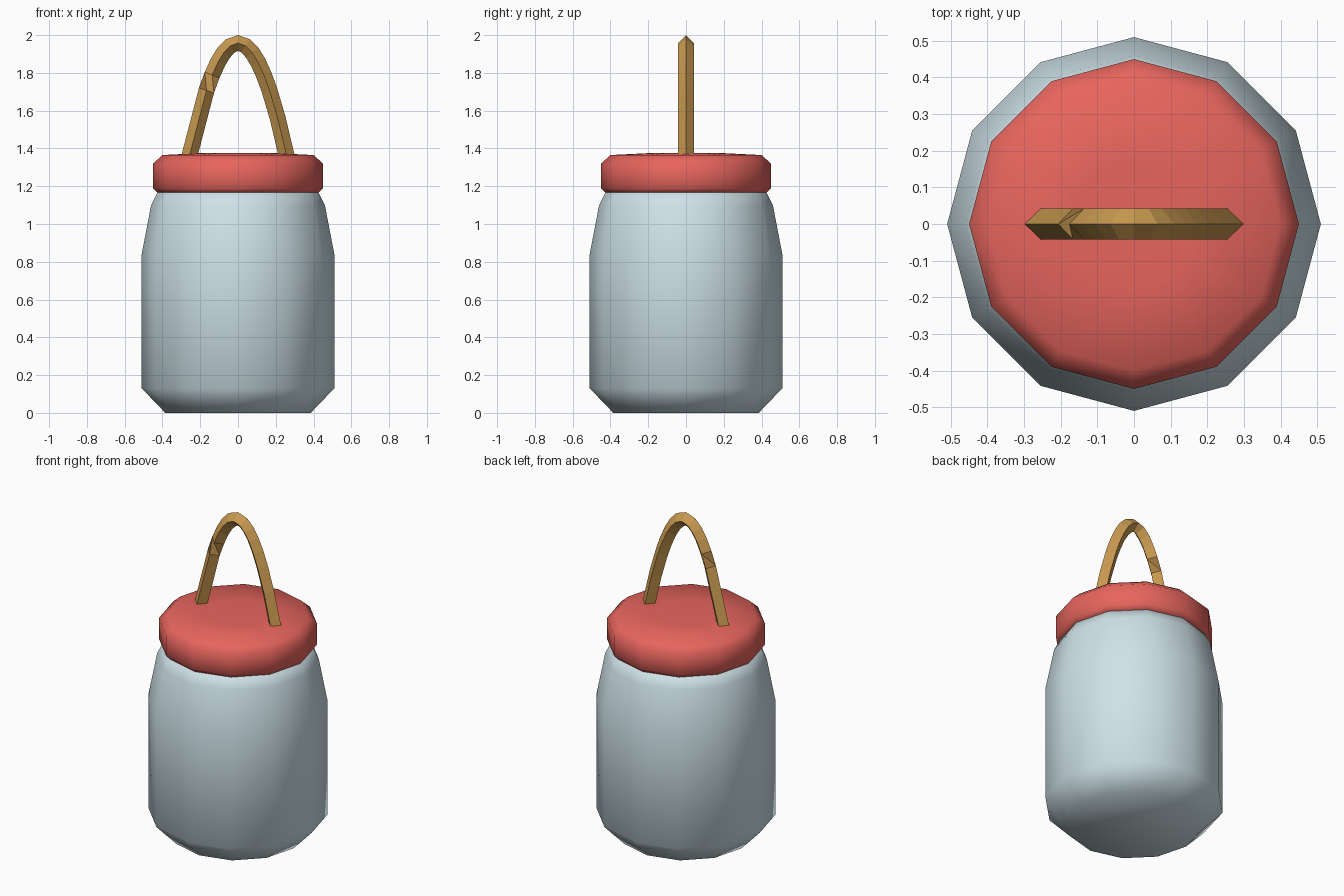
import bpy, bmesh
from math import sin, cos, pi
from mathutils import Vector

if "Cube" in bpy.data.objects:
    bpy.data.objects.remove(bpy.data.objects["Cube"])


def material(name, color):
    m = bpy.data.materials.new(name)
    m.diffuse_color = color
    m.use_nodes = True
    m.node_tree.nodes["Principled BSDF"].inputs["Base Color"].default_value = m.diffuse_color
    return m


def skin(name, rings, mat, smooth):
    """Bridge rings of points into a closed, capped surface."""
    bm = bmesh.new()
    loops = [[bm.verts.new(p) for p in ring] for ring in rings]
    n = len(loops[0])
    for a, b in zip(loops, loops[1:]):
        for i in range(n):
            j = (i + 1) % n
            bm.faces.new((a[i], a[j], b[j], b[i]))
    bm.faces.new(loops[0][::-1])
    bm.faces.new(loops[-1])
    bmesh.ops.recalc_face_normals(bm, faces=bm.faces)
    for f in bm.faces:
        f.smooth = smooth
    mesh = bpy.data.meshes.new(name)
    bm.to_mesh(mesh)
    bm.free()
    mesh.materials.append(mat)
    obj = bpy.data.objects.new(name, mesh)
    bpy.context.collection.objects.link(obj)
    return obj


def lathe(profile, sides=12):
    return [[(r * cos(2 * pi * i / sides), r * sin(2 * pi * i / sides), z)
             for i in range(sides)] for r, z in profile]


glass = material("pale_glass", (0.62, 0.76, 0.81, 1))
red = material("red_lid", (0.80, 0.13, 0.11, 1))
tan = material("tan_handle", (0.58, 0.32, 0.08, 1))

# Jar body
skin("jar_body", lathe([(0.385, 0), (0.51, 0.13), (0.51, 0.84),
                        (0.46, 1.10), (0.42, 1.18)]), glass, True)

# Screw lid with chamfered rims and a slightly domed top
skin("lid", lathe([(0.425, 1.163), (0.45, 1.19), (0.45, 1.32),
                   (0.40, 1.365), (0.18, 1.376)]), red, True)

# Handle: diamond section swept along a parabola, with a quarter twist on the left
radius, rings = 0.042, []
stations = [-0.26, -0.167, -0.137, -0.105, -0.075, -0.04, 0,
            0.04, 0.075, 0.105, 0.137, 0.167, 0.21, 0.26]
for k, x in enumerate(stations):
    centre = Vector((x, 0, 1.958 - 9.0 * x * x))
    normal = Vector((18.0 * x, 0, 1)).normalized()
    twist = 0 if k < 2 else pi / 2
    rings.append([centre + radius * (cos(a) * normal + sin(a) * Vector((0, 1, 0)))
                  for a in (twist + i * pi / 2 for i in range(4))])
skin("handle", rings, tan, False)
